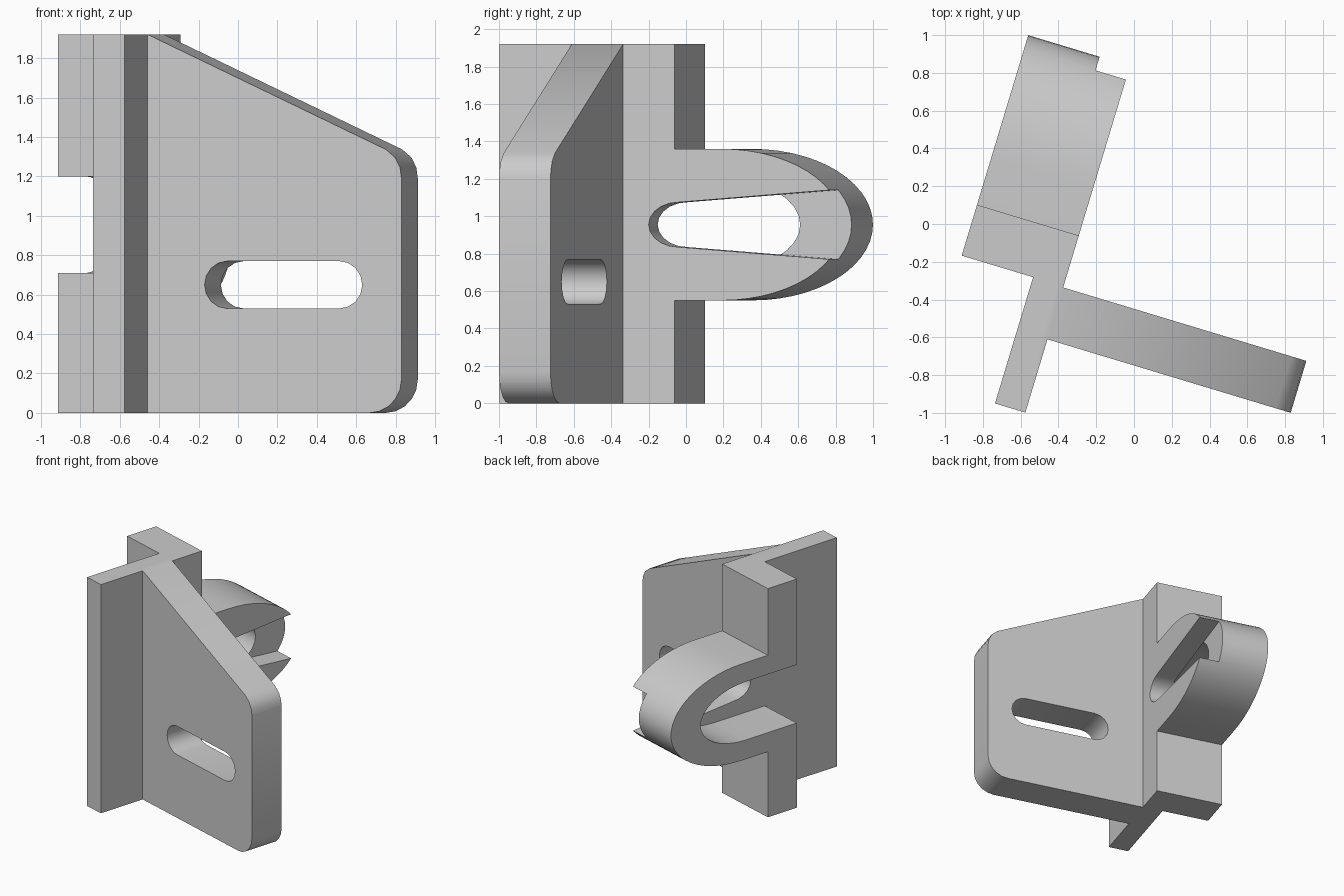
import bpy, bmesh, math

cube = bpy.data.objects.get("Cube")
if cube:
    bpy.data.objects.remove(cube, do_unlink=True)

H = 1.92            # full height
MID = 0.955         # height of the clamp's centre line
LEFT, FACE, RIGHT = -0.825, -0.43, -0.262   # planes across the clamp

grey = bpy.data.materials.new("plain grey")
grey.use_nodes = True
grey.diffuse_color = (0.6, 0.6, 0.6, 1)
grey.node_tree.nodes["Principled BSDF"].inputs["Base Color"].default_value = (0.6, 0.6, 0.6, 1)


def prism(name, profile, place, start, end):
    """Extrude a 2D profile; place(p, q, t) gives the 3D position."""
    bm = bmesh.new()
    low = bm.faces.new([bm.verts.new(place(p, q, start)) for p, q in profile])
    top = bmesh.ops.extrude_face_region(bm, geom=[low])["geom"]
    shift = [e - s for s, e in zip(place(0, 0, start), place(0, 0, end))]
    bmesh.ops.translate(bm, vec=shift, verts=[v for v in top if isinstance(v, bmesh.types.BMVert)])
    bmesh.ops.recalc_face_normals(bm, faces=bm.faces)
    mesh = bpy.data.meshes.new(name)
    bm.to_mesh(mesh)
    bm.free()
    mesh.materials.append(grey)
    obj = bpy.data.objects.new(name, mesh)
    bpy.context.collection.objects.link(obj)
    return obj


def arc(cx, cy, rx, ry, a0, a1, n):
    angles = [math.radians(a0 + (a1 - a0) * i / n) for i in range(n + 1)]
    return [(cx + rx * math.cos(a), cy + ry * math.sin(a)) for a in angles]


def combine(body, tool, mode):
    mod = body.modifiers.new(tool.name, 'BOOLEAN')
    mod.operation, mod.solver, mod.object = mode, 'EXACT', tool
    bpy.context.view_layer.objects.active = body
    bpy.ops.object.modifier_apply(modifier=mod.name)
    bpy.data.objects.remove(tool, do_unlink=True)


upright = lambda p, q, t: (p, q, t)     # plan extruded upwards
sideways = lambda p, q, t: (t, p, q)    # side profile extruded across
frontal = lambda p, q, t: (p, t, q)     # front profile extruded backwards

# Spine: thin flange and thick rear block
plan = [(FACE, -1.122), (RIGHT, -1.122), (RIGHT, -0.143),
        (LEFT, -0.143), (LEFT, -0.424), (FACE, -0.424)]
bracket = prism("bracket", plan, upright, 0, H)

# Side web with sloping top and rounded corners
web = [(-0.3, 0), *arc(0.913, 0.17, 0.17, 0.17, -90, 0, 5),
       (1.083, 1.19), (1.075, 1.245), (1.05, 1.295), (1.0, 1.337),
       (RIGHT, H), (-0.3, H)]
combine(bracket, prism("web", web, frontal, -0.717, -0.43), 'UNION')

# Rounded clamp body
loop = [(-0.3, MID - 0.405), *arc(0.12, MID, 0.675, 0.405, -90, 90, 28), (-0.3, MID + 0.405)]
combine(bracket, prism("clamp", loop, sideways, LEFT, RIGHT), 'UNION')

# Opening through the clamp loop and the block
opening = [(-0.6, MID - 0.245), *arc(0.07, MID, 0.438, 0.245, -90, 90, 16), (-0.6, MID + 0.245)]
combine(bracket, prism("opening", opening, sideways, LEFT - 0.1, FACE), 'DIFFERENCE')

# Flared slot that leaves two prongs
flare = [(0.9, MID + 0.199), *arc(-0.12, MID, 0.168, 0.12, 90, 270, 10), (0.9, MID - 0.199)]
combine(bracket, prism("flare", flare, sideways, FACE, RIGHT + 0.1), 'DIFFERENCE')

# Long bolt slot in the web
slot = arc(0.159, 0.65, 0.12, 0.12, 90, 270, 8) + arc(0.755, 0.65, 0.12, 0.12, -90, 90, 8)
combine(bracket, prism("slot", slot, frontal, -0.8, -0.35), 'DIFFERENCE')

# Turn the whole bracket in plan
bracket.rotation_euler.z = math.atan2(-0.289, 0.957)
bpy.ops.object.select_all(action='DESELECT')
bracket.select_set(True)
bpy.context.view_layer.objects.active = bracket
bpy.ops.object.shade_smooth_by_angle(angle=math.radians(30))
